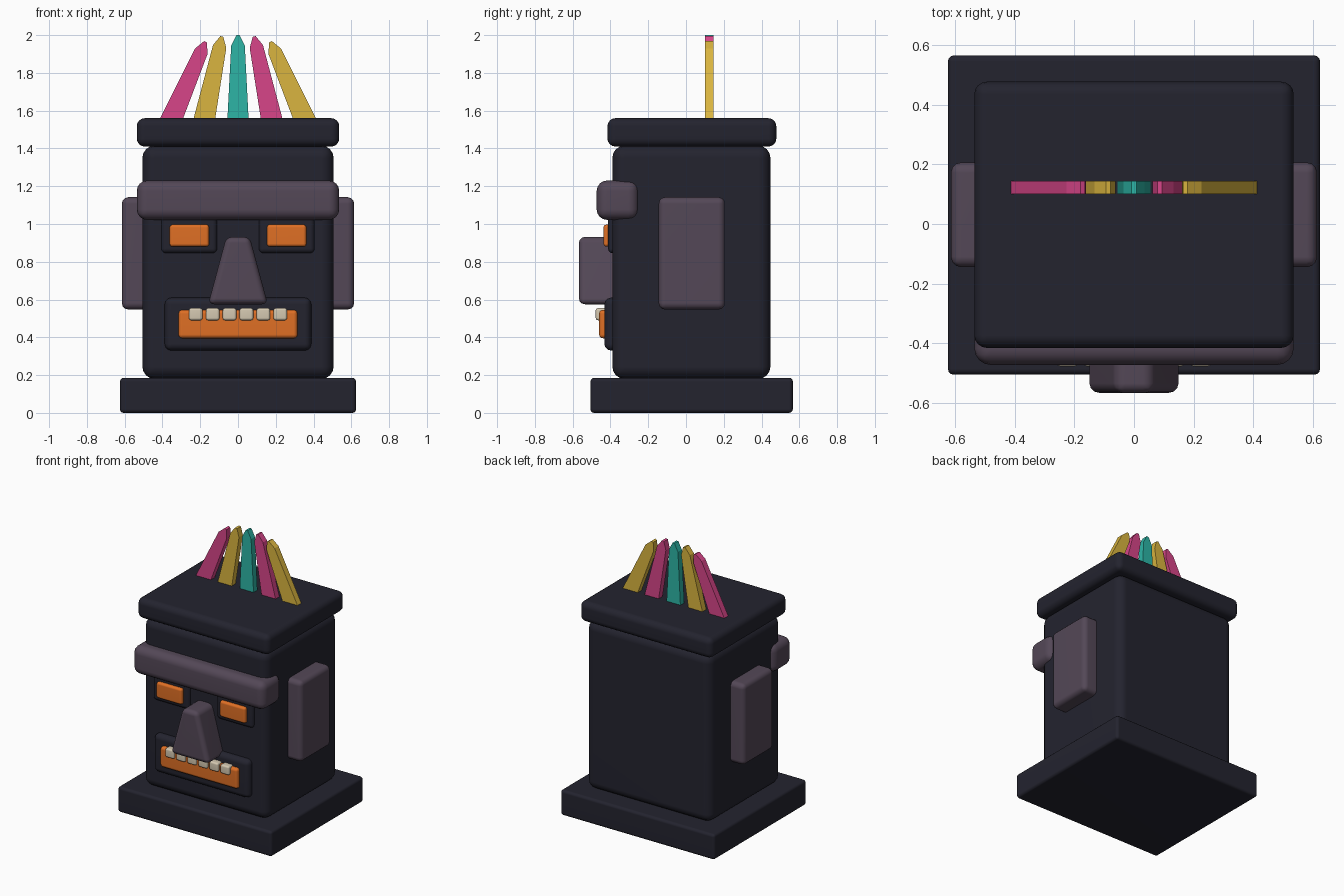
import bpy
from mathutils import Vector

if "Cube" in bpy.data.objects:
    bpy.data.objects.remove(bpy.data.objects["Cube"])


def material(name, rgb):
    m = bpy.data.materials.new(name)
    m.diffuse_color = (*rgb, 1)
    m.use_nodes = True
    m.node_tree.nodes["Principled BSDF"].inputs["Base Color"].default_value = m.diffuse_color
    return m


STONE = material("dark_stone", (0.017, 0.017, 0.028))
CLAY = material("purple_grey", (0.088, 0.064, 0.095))
GLOW = material("glowing_orange", (0.74, 0.16, 0.018))
IVORY = material("ivory", (0.66, 0.58, 0.44))
PINK = material("pink", (0.68, 0.06, 0.25))
GOLD = material("gold", (0.70, 0.46, 0.05))
TEAL = material("teal", (0.026, 0.46, 0.38))


def prism(name, outline, y0, y1, mat, bevel=0.0, segments=3):
    """Extrude an (x, z) outline from y0 to y1, with rounded edges."""
    n = len(outline)
    verts = [(x, y, z) for y in (y0, y1) for x, z in outline]
    faces = [list(range(n)), list(range(2 * n - 1, n - 1, -1))]
    faces += [[(i + 1) % n, i, i + n, (i + 1) % n + n] for i in range(n)]
    me = bpy.data.meshes.new(name)
    me.from_pydata(verts, [], faces)
    me.materials.append(mat)
    ob = bpy.data.objects.new(name, me)
    bpy.context.collection.objects.link(ob)
    if bevel:
        me.polygons.foreach_set("use_smooth", [True] * len(me.polygons))
        b = ob.modifiers.new("round", "BEVEL")
        b.width, b.segments, b.limit_method = bevel, segments, "NONE"
        w = ob.modifiers.new("normals", "WEIGHTED_NORMAL")
        w.keep_sharp = True
    return ob


def box(name, x0, x1, y0, y1, z0, z1, mat, bevel, segments=3):
    return prism(name, [(x0, z0), (x1, z0), (x1, z1), (x0, z1)],
                 y0, y1, mat, bevel, segments)


# Body
box("base", -0.625, 0.625, -0.506, 0.566, 0, 0.186, STONE, 0.02)
box("head", -0.506, 0.506, -0.39, 0.447, 0.18, 1.415, STONE, 0.065, 4)
box("cap", -0.536, 0.536, -0.416, 0.478, 1.41, 1.56, STONE, 0.042, 4)

# Face
box("brow", -0.536, 0.536, -0.473, -0.25, 1.022, 1.23, CLAY, 0.055, 4)
prism("nose", [(-0.158, 0.575), (0.158, 0.575), (0.062, 0.932), (-0.062, 0.932)],
      -0.567, -0.33, CLAY, 0.032)
box("mouth_frame", -0.388, 0.388, -0.432, -0.34, 0.33, 0.61, STONE, 0.035)
box("mouth", -0.315, 0.315, -0.46, -0.38, 0.395, 0.545, GLOW, 0.02)
for i in range(6):
    x = (i - 2.5) * 0.0895
    box(f"tooth_{i + 1}", x - 0.036, x + 0.036, -0.478, -0.42, 0.49, 0.555, IVORY, 0.012, 2)

# Paired parts
for side, s in (("left", -1), ("right", 1)):
    def pair(name, xa, xb, *rest):
        box(f"{name}_{side}", *sorted((s * xa, s * xb)), *rest)
    pair("eye_socket", 0.11, 0.406, -0.413, -0.34, 0.845, 1.06, STONE, 0.025)
    pair("eye", 0.153, 0.362, -0.437, -0.37, 0.88, 0.997, GLOW, 0.016)
    pair("ear", 0.45, 0.615, -0.145, 0.207, 0.547, 1.142, CLAY, 0.035)

# Feathers: tapered blades with pointed tips, leaning inward
feathers = [(-0.35, -0.172, 1.965, PINK), (-0.177, -0.086, 1.993, GOLD),
            (0, 0, 2.0, TEAL),
            (0.177, 0.086, 1.993, PINK), (0.35, 0.172, 1.965, GOLD)]
for i, (bx, tx, tz, mat) in enumerate(feathers):
    base, tip = Vector((bx, 1.56)), Vector((tx, tz))
    up = (tip - base).normalized()
    side = Vector((up.y, -up.x))
    root, neck = base - up * 0.06, tip - up * 0.055
    pts = [root - side * 0.059, root + side * 0.059, neck + side * 0.036,
           tip + side * 0.008, tip - side * 0.008, neck - side * 0.036]
    prism(f"feather_{i + 1}", [tuple(p) for p in pts], 0.1, 0.145, mat)
